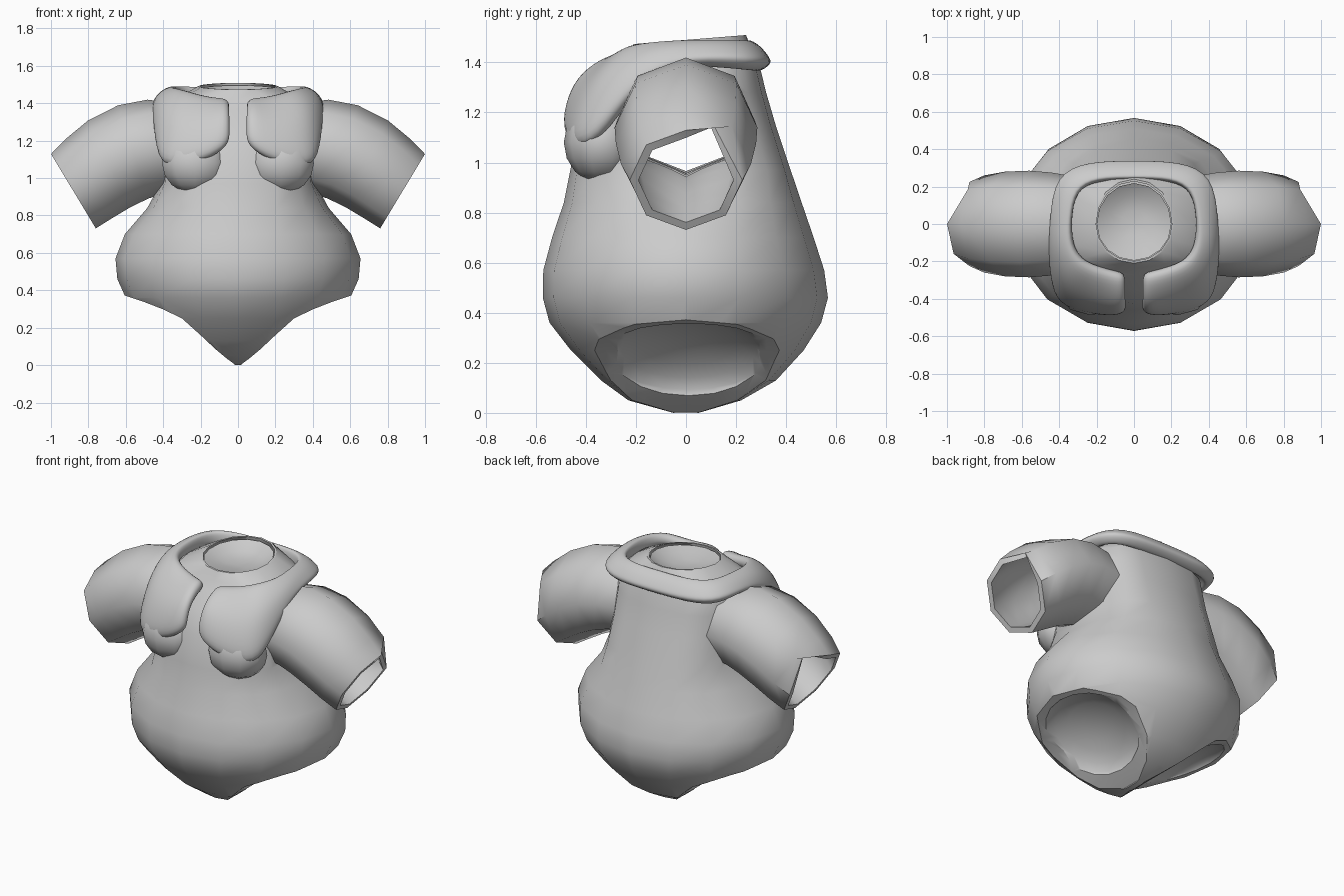
import bpy, bmesh, math
from mathutils import Vector

if "Cube" in bpy.data.objects:
    bpy.data.objects.remove(bpy.data.objects["Cube"])

grey = bpy.data.materials.new("cloth_grey")
grey.diffuse_color = (0.6, 0.6, 0.6, 1)
grey.use_nodes = True
grey.node_tree.nodes["Principled BSDF"].inputs["Base Color"].default_value = grey.diffuse_color


def make(name, verts, faces):
    me = bpy.data.meshes.new(name)
    me.from_pydata([tuple(v) for v in verts], [], faces)
    bm = bmesh.new()
    bm.from_mesh(me)
    bmesh.ops.remove_doubles(bm, verts=bm.verts, dist=1e-5)
    bmesh.ops.recalc_face_normals(bm, faces=bm.faces)
    bm.to_mesh(me)
    bm.free()
    ob = bpy.data.objects.new(name, me)
    bpy.context.collection.objects.link(ob)
    me.materials.append(grey)
    return ob


def activate(ob):
    bpy.ops.object.select_all(action='DESELECT')
    ob.select_set(True)
    bpy.context.view_layer.objects.active = ob


def shade(ob, angle=40):
    activate(ob)
    bpy.ops.object.shade_smooth_by_angle(angle=math.radians(angle))


def loft(name, rings, caps=True):
    n = len(rings[0])
    verts = [p for r in rings for p in r]
    faces = [(i * n + j, i * n + (j + 1) % n, (i + 1) * n + (j + 1) % n, (i + 1) * n + j)
             for i in range(len(rings) - 1) for j in range(n)]
    if caps:
        faces += [tuple(range(n)), tuple(range(len(verts) - n, len(verts)))]
    return make(name, verts, faces)


def cut(ob, cutter):
    activate(ob)
    m = ob.modifiers.new("cut", 'BOOLEAN')
    m.operation, m.solver, m.object = 'DIFFERENCE', 'EXACT', cutter
    bpy.ops.object.modifier_apply(modifier=m.name)
    bpy.data.objects.remove(cutter)


# Torso: height, half width, front y, back y
PROFILE = [(0.0, .04, -.05, .05), (.05, .22, -.23, .22), (.13, .38, -.34, .36), (.25, .52, -.46, .47),
           (.36, .6, -.545, .54), (.46, .645, -.572, .567), (.57, .655, -.57, .552), (.70, .605, -.535, .51),
           (.84, .485, -.488, .462), (.97, .415, -.462, .418), (1.15, .395, -.425, .358), (1.28, .39, -.35, .32),
           (1.37, .385, -.27, .298), (1.42, .34, -.235, .275), (1.49, .215, -.21, .24)]


def torso_ring(z, rx, yf, yb, inset=0.0, n=16):
    # the chest and shoulders are boxier than the belly and neck
    e = 2 / 2.7 if .9 < z < 1.45 else 2 / 2.2 if .8 < z < .9 else 1
    pts = []
    for k in range(n):
        a = 2 * math.pi * k / n
        s, c = math.sin(a), math.cos(a)
        s, c = math.copysign(abs(s) ** e, s), math.copysign(abs(c) ** e, c)
        y = (yb - inset) * s if s > 0 else -(yf + inset) * s
        tilt = .08 * y if z > 1.45 or rx < .01 else 0
        pts.append(Vector(((rx - inset) * c, y, z + tilt)))
    return pts


body = loft("torso", [torso_ring(*p) for p in PROFILE])

# Hollow interior, open at the neck
inner = [torso_ring(*p, inset=.035) for p in PROFILE[5:-1]]
inner.append(torso_ring(*PROFILE[-1], inset=.012))
inner.append([p + Vector((0, 0, .1)) for p in inner[-1]])
cut(body, loft("hollow", inner))

# Shallow dish inside the neck
dish = [torso_ring(1.49 - d, .215 * f, -.21 * f, .235 * f) for f, d in
        ((.93, .012), (.65, .04), (.3, .055), (0, .06))]
shade(loft("neck_dish", dish, caps=False), 60)

# Leg openings: closed hollows cut across the hips, with a slightly sunken middle
LEG = [(.70, .41), (.6, .37), (.5, .337), (.4, .298), (.3, .25), (.2, .16), (.12, .085),
       (.06, .035), (.02, .006), (.012, -.2), (.7, -.2)]
for s in (1, -1):
    cut(body, loft("leg_cut", [[Vector((s * x, .08 * i, z)) for x, z in LEG] for i in range(-9, 10)]))
    bpy.ops.mesh.primitive_uv_sphere_add(segments=20, ring_count=10, location=(s * .335, .01, .205),
                                         rotation=(0, s * math.radians(-32.5), 0))
    socket = bpy.context.object
    socket.scale = (.275, .335, .11)
    socket.data.materials.append(grey)
    cut(body, socket)

# Sleeves: centre x, centre z, axis slope angle, radius, half depth
SLEEVE = [(.30, 1.165, 5, .235, .25), (.44, 1.168, 10, .255, .275), (.56, 1.14, 18, .262, .285),
          (.69, 1.075, 26, .258, .28), (.80, .995, 31, .245, .26), (.88, .93, 31, .232, .225)]


def sleeve_rings(s, inset=0.0, notch=True):
    rings = []
    for i, (x, z, ang, r, d) in enumerate(SLEEVE):
        t = math.radians(ang)
        up = Vector((math.sin(t), 0, math.cos(t)))
        ring = []
        for k in range(8):
            a = 2 * math.pi * k / 8
            p = Vector((x, 0, z)) + up * (r - inset) * math.cos(a) + Vector((0, (d - inset) * math.sin(a), 0))
            if notch and i == len(SLEEVE) - 1 and k == 1:
                p = Vector((.9, .1, 1.17)) - up * inset  # notch in the cuff
            ring.append(Vector((s * p.x, p.y, p.z)))
        rings.append(ring)
    return rings


for s, side in ((1, "right"), (-1, "left")):
    cut(body, loft("arm_cut", sleeve_rings(s, .04, False)))
    outer, inside = sleeve_rings(s), sleeve_rings(s, .035)
    shade(loft(side + "_sleeve", outer + inside[::-1] + [outer[0]], caps=False), 50)

    # Chest bulge below the collar flap
    bpy.ops.mesh.primitive_uv_sphere_add(segments=10, ring_count=8, radius=1, location=(s * .23, -.335, 1.08))
    chest = bpy.context.object
    chest.name = side + "_chest"
    chest.scale = (.185, .153, .165)
    chest.data.materials.append(grey)
    shade(chest, 60)
shade(body, 32)
body.modifiers.new("even_shading", 'WEIGHTED_NORMAL').keep_sharp = True

# Collar: inner and outer edge from the back centre round to the front flap
COLLAR = [((0, .235, 1.455), (0, .315, 1.375)), ((.2, .235, 1.455), (.25, .315, 1.375)),
          ((.31, .18, 1.455), (.41, .25, 1.385)), ((.335, .03, 1.455), (.43, .03, 1.40)),
          ((.33, -.11, 1.455), (.425, -.16, 1.35)), ((.28, -.19, 1.455), (.415, -.32, 1.11)),
          ((.20, -.225, 1.43), (.385, -.42, 1.05)), ((.11, -.25, 1.41), (.18, -.46, 1.08)),
          ((.045, -.26, 1.40), (.04, -.455, 1.175))]
half = []
for a, b in COLLAR:
    a, b = Vector(a), Vector(b)
    bulge = Vector((0, -.055, .05)) if a.y < -.15 else Vector((0, 0, .02))
    if b.x > .4 and a.y < -.05:
        bulge.x = .03
    half.append([a.lerp(b, t) + bulge * 4 * t * (1 - t) for t in (0, .2, .5, .8, 1)])
rows = [[Vector((-p.x, p.y, p.z)) for p in r] for r in half[:0:-1]] + half
verts = [p for r in rows for p in r]
faces = [(i * 5 + j, i * 5 + j + 1, i * 5 + j + 6, i * 5 + j + 5) for i in range(len(rows) - 1) for j in range(4)]
collar = make("collar", verts, faces)
solid = collar.modifiers.new("thickness", 'SOLIDIFY')
solid.thickness, solid.offset = .075, 0
sub = collar.modifiers.new("round", 'SUBSURF')
sub.levels = sub.render_levels = 2
shade(collar, 60)
